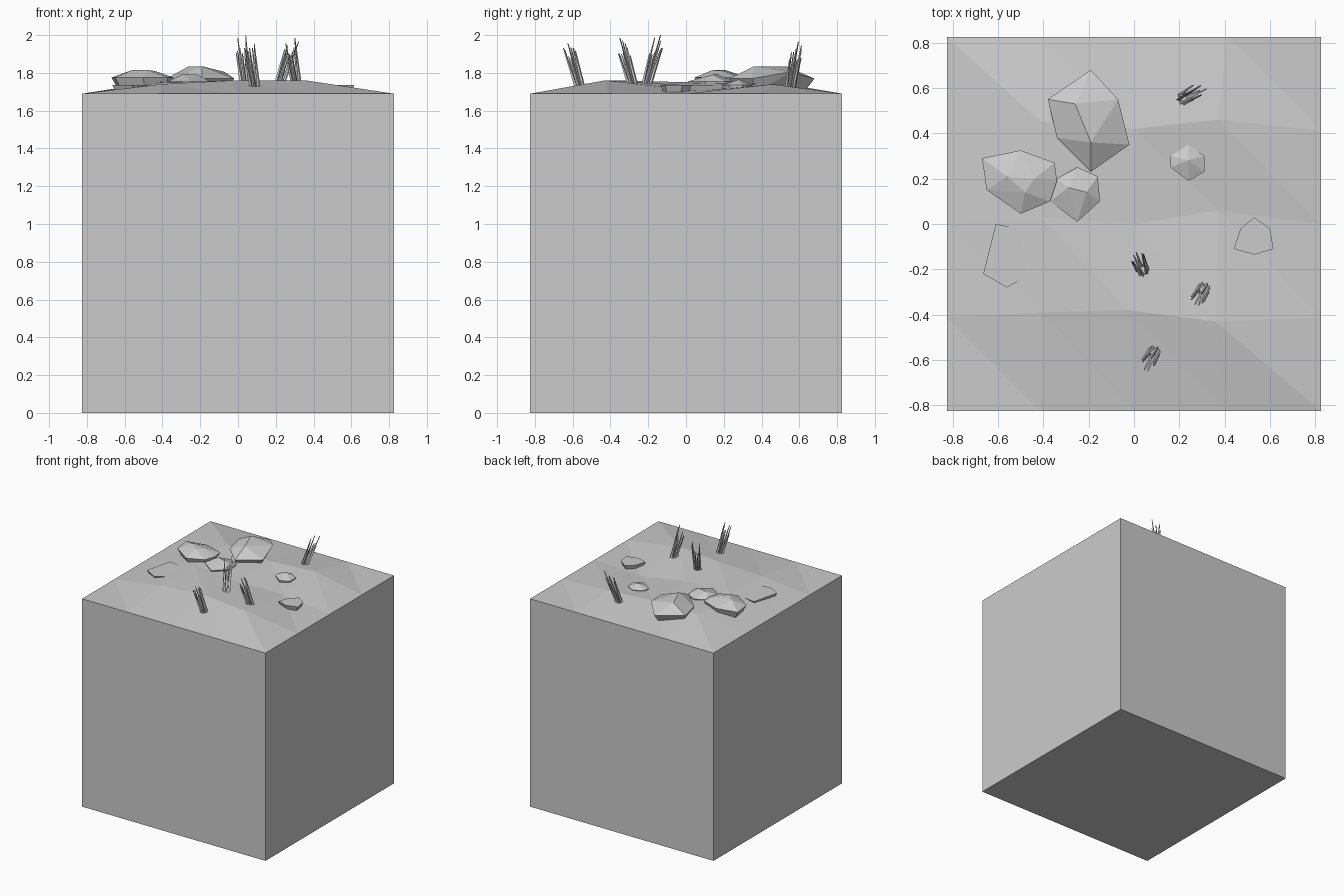
import bpy, bmesh, math, random
from mathutils import Vector

random.seed(4)
if "Cube" in bpy.data.objects:
    bpy.data.objects.remove(bpy.data.objects["Cube"], do_unlink=True)

stone = bpy.data.materials.new("plain_grey")
stone.use_nodes = True
stone.diffuse_color = (0.6, 0.6, 0.6, 1)
stone.node_tree.nodes["Principled BSDF"].inputs["Base Color"].default_value = (0.6, 0.6, 0.6, 1)


def finish(name, bm):
    bmesh.ops.recalc_face_normals(bm, faces=bm.faces)
    mesh = bpy.data.meshes.new(name)
    bm.to_mesh(mesh)
    bm.free()
    mesh.materials.append(stone)
    obj = bpy.data.objects.new(name, mesh)
    bpy.context.collection.objects.link(obj)


# Ground block: uneven four by four top, straight walls, flat base
HALF, RIM = 0.825, 1.69
inner = {(1, 1): (-.41, -.39, 1.74), (2, 1): (-.03, -.38, 1.76), (3, 1): (.36, -.43, 1.76),
         (1, 2): (-.41, .03, 1.75), (2, 2): (0, 0, 1.735), (3, 2): (.37, .06, 1.705),
         (1, 3): (-.41, .45, 1.755), (2, 3): (0, .42, 1.74), (3, 3): (.37, .46, 1.74)}
bm = bmesh.new()
grid = {}
for i in range(5):
    for j in range(5):
        edge = ((i / 2 - 1) * HALF, (j / 2 - 1) * HALF, RIM)
        grid[i, j] = bm.verts.new(inner.get((i, j), edge))
for i in range(4):
    for j in range(4):
        a, b, c, d = grid[i, j], grid[i + 1, j], grid[i + 1, j + 1], grid[i, j + 1]
        bm.faces.new((a, b, d))
        bm.faces.new((b, c, d))
rim = [e for e in bm.edges if e.is_boundary]
walls = bmesh.ops.extrude_edge_only(bm, edges=rim)["geom"]
for v in walls:
    if isinstance(v, bmesh.types.BMVert):
        v.co.z = 0
base = [e for e in bm.edges if e.is_boundary]
bmesh.ops.contextual_create(bm, geom=base)
finish("ground_block", bm)


# Faceted rocks: hull of a rim outline, raised crown points and a sunken foot
def rock(name, outline, rim_z, crown, depth=0.08):
    bm = bmesh.new()
    mid = sum((Vector(p) for p in outline), Vector((0, 0))) / len(outline)
    for p in outline:
        bm.verts.new((*p, rim_z))
        foot = mid.lerp(Vector(p), 0.75)
        bm.verts.new((*foot, rim_z - depth))
    for p in crown:
        bm.verts.new(p)
    bmesh.ops.convex_hull(bm, input=bm.verts)
    bmesh.ops.dissolve_limit(bm, angle_limit=0.02, verts=bm.verts, edges=bm.edges)
    finish(name, bm)


rock("large_rock", [(-.19, .68), (-.38, .55), (-.34, .38), (-.19, .23), (-.02, .35)], 1.77,
     [(-.26, .53, 1.835), (-.07, .55, 1.805), (-.19, .36, 1.835)])
rock("left_rock", [(-.67, .29), (-.5, .325), (-.35, .27), (-.34, .19), (-.37, .1), (-.5, .045), (-.65, .15)],
     1.775, [(-.56, .21, 1.815), (-.44, .2, 1.81), (-.48, .14, 1.815)])
rock("middle_rock", [(-.25, .25), (-.16, .21), (-.15, .1), (-.25, .01), (-.37, .1), (-.34, .2)],
     1.755, [(-.29, .16, 1.795), (-.21, .14, 1.79)])
rock("small_rock", [(.24, .35), (.31, .3), (.31, .23), (.24, .19), (.16, .25), (.16, .3)],
     1.735, [(.24, .28, 1.765)])
rock("flat_right_stone", [(.53, .03), (.6, -.02), (.615, -.11), (.53, -.135), (.44, -.11), (.47, -.02)],
     1.735, [], 0.05)
rock("flat_left_stone", [(-.61, 0), (-.665, -.22), (-.56, -.28), (-.42, -.2), (-.45, -.03)],
     1.735, [], 0.06)


# Grass tufts: thin three-sided blades fanning out from one root
def tuft(name, root, tip, blades=9):
    bm = bmesh.new()
    root, tip = Vector(root), Vector(tip)
    for k in range(blades):
        turn = k * 2.4
        spread = Vector((math.cos(turn), math.sin(turn), 0))
        reach = 1 if k == 0 else random.uniform(0.6, 0.97)
        low = root + spread * 0.02
        top = root.lerp(tip, reach) + spread * 0.03
        side = [Vector((math.cos(turn + s * math.tau / 3), math.sin(turn + s * math.tau / 3), 0))
                for s in range(3)]
        lower = [bm.verts.new(low + s * 0.009) for s in side]
        upper = [bm.verts.new(top + s * 0.003) for s in side]
        bm.faces.new(lower)
        bm.faces.new(upper)
        for s in range(3):
            t = (s + 1) % 3
            bm.faces.new((lower[s], lower[t], upper[t], upper[s]))
    finish(name, bm)


tuft("centre_grass", (.04, -.21, 1.73), (.01, -.135, 2.0))
tuft("right_grass", (.31, -.28, 1.73), (.27, -.35, 1.985))
tuft("front_grass", (.09, -.56, 1.72), (.055, -.625, 1.955))
tuft("back_grass", (.21, .55, 1.71), (.29, .595, 1.965))
